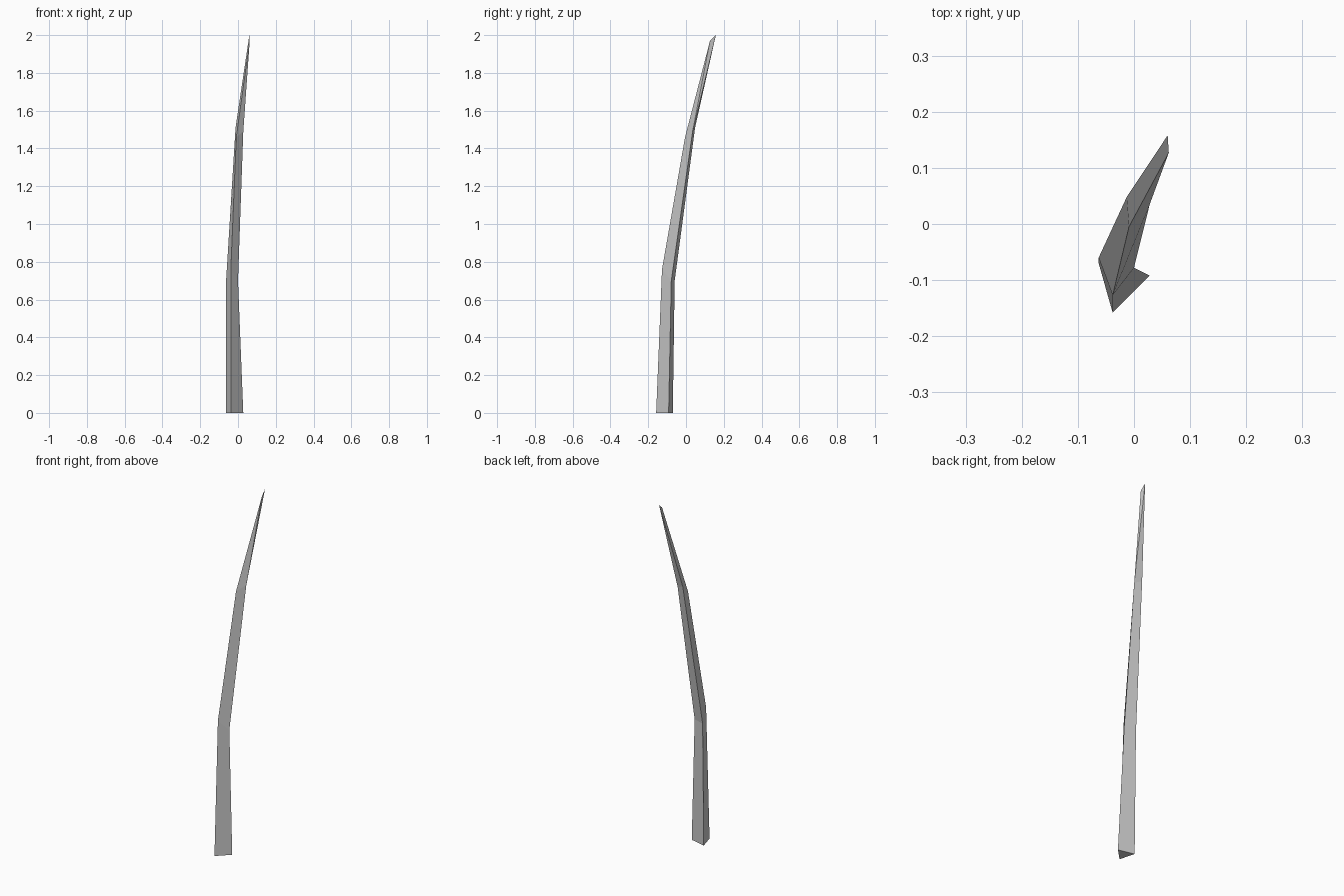
import bpy
import bmesh

if "Cube" in bpy.data.objects:
    bpy.data.objects.remove(bpy.data.objects["Cube"])

# Cross-sections of the leaning three-sided blade: front, right and back-left corners
sections = [
    [(-0.038, -0.158, 0.0), (0.028, -0.092, 0.0), (-0.063, -0.070, 0.0)],
    [(-0.038, -0.127, 0.76), (0.0, -0.078, 0.70), (-0.063, -0.060, 0.70)],
    [(-0.009, -0.005, 1.46), (0.028, 0.035, 1.49), (-0.013, 0.048, 1.51)],
]
# The tip closes to a short slanted edge
tip_front = (0.062, 0.127, 1.97)
tip_back = (0.060, 0.158, 2.0)

bm = bmesh.new()
rings = [[bm.verts.new(p) for p in ring] for ring in sections]

# Side walls
for low, high in zip(rings, rings[1:]):
    for i in range(3):
        j = (i + 1) % 3
        bm.faces.new((low[i], low[j], high[j], high[i]))

# Pointed tip
a, b, c = rings[-1]
front, back = bm.verts.new(tip_front), bm.verts.new(tip_back)
for face in ((a, b, front), (b, back, front), (b, c, back), (c, a, front, back)):
    bm.faces.new(face)

# Base cap
bm.faces.new(rings[0][::-1])
bmesh.ops.recalc_face_normals(bm, faces=bm.faces[:])

mesh = bpy.data.meshes.new("grass_blade")
bm.to_mesh(mesh)
bm.free()
blade = bpy.data.objects.new("grass_blade", mesh)
bpy.context.collection.objects.link(blade)
